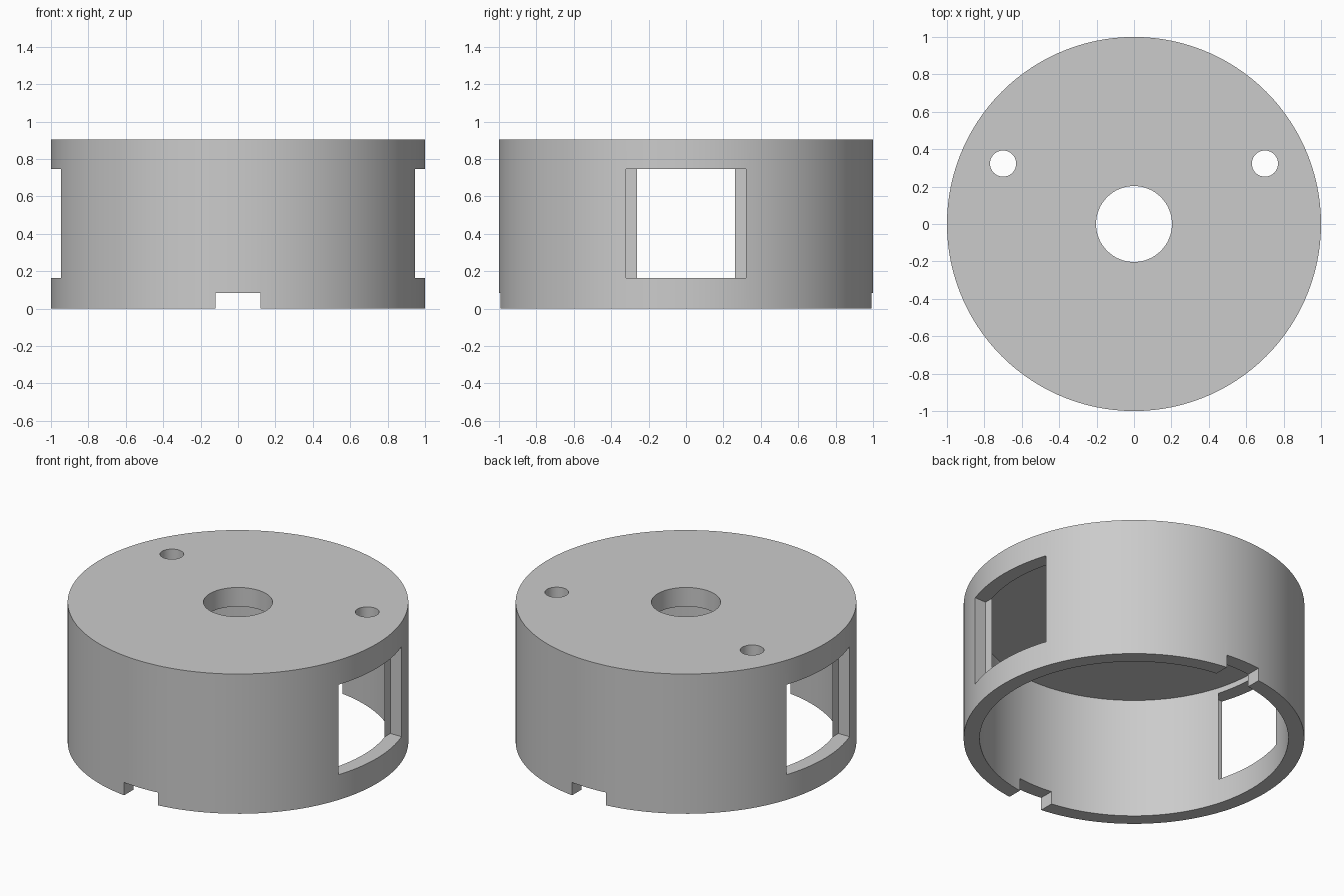
import bpy
import math

if "Cube" in bpy.data.objects:
    bpy.data.objects.remove(bpy.data.objects["Cube"])

SEGMENTS = 120
HEIGHT = 0.905


def cylinder(name, radius, z0, z1, x=0, y=0, sides=SEGMENTS):
    bpy.ops.mesh.primitive_cylinder_add(vertices=sides, radius=radius, depth=z1 - z0,
                                        location=(x, y, (z0 + z1) / 2))
    bpy.context.object.name = name
    return bpy.context.object


def box(name, low, high):
    bpy.ops.mesh.primitive_cube_add(size=1, location=[(a + b) / 2 for a, b in zip(low, high)])
    ob = bpy.context.object
    ob.name = name
    ob.scale = [b - a for a, b in zip(low, high)]
    return ob


# Cylindrical cap body
body = cylinder("round_housing", 1.0, 0, HEIGHT)

# Hollow interior, open at the bottom
cutters = [cylinder("cavity_cutter", 0.906, -0.2, 0.782)]
# Central bore through the top plate
cutters.append(cylinder("bore_cutter", 0.203, 0.6, 1.1, sides=64))

for side in (-1, 1):
    # Screw holes in the top plate
    cutters.append(cylinder("screw_hole_cutter", 0.07, 0.6, 1.1, side * 0.7, 0.323, 40))
    # Side windows
    xs = sorted((side * 0.867, side * 1.2))
    cutters.append(box("window_cutter", (xs[0], -0.322, 0.163), (xs[1], 0.322, 0.746)))
    # Notches in the bottom rim, front and back
    ys = sorted((side * 0.7, side * 1.2))
    cutters.append(box("notch_cutter", (-0.121, ys[0], -0.1), (0.121, ys[1], 0.083)))

# Cut everything out of the body
for cutter in cutters:
    mod = body.modifiers.new(cutter.name, 'BOOLEAN')
    mod.operation = 'DIFFERENCE'
    mod.solver = 'EXACT'
    mod.object = cutter
bpy.ops.object.select_all(action='DESELECT')
bpy.context.view_layer.objects.active = body
body.select_set(True)
bpy.ops.object.convert(target='MESH')
for cutter in cutters:
    bpy.data.objects.remove(cutter)

# Smooth round walls with sharp rims
bpy.ops.object.shade_smooth_by_angle(angle=math.radians(30))

# Plain grey finish
grey = bpy.data.materials.new("light_grey")
grey.diffuse_color = (0.6, 0.6, 0.6, 1)
grey.use_nodes = True
grey.node_tree.nodes["Principled BSDF"].inputs["Base Color"].default_value = grey.diffuse_color
body.data.materials.clear()
body.data.materials.append(grey)
